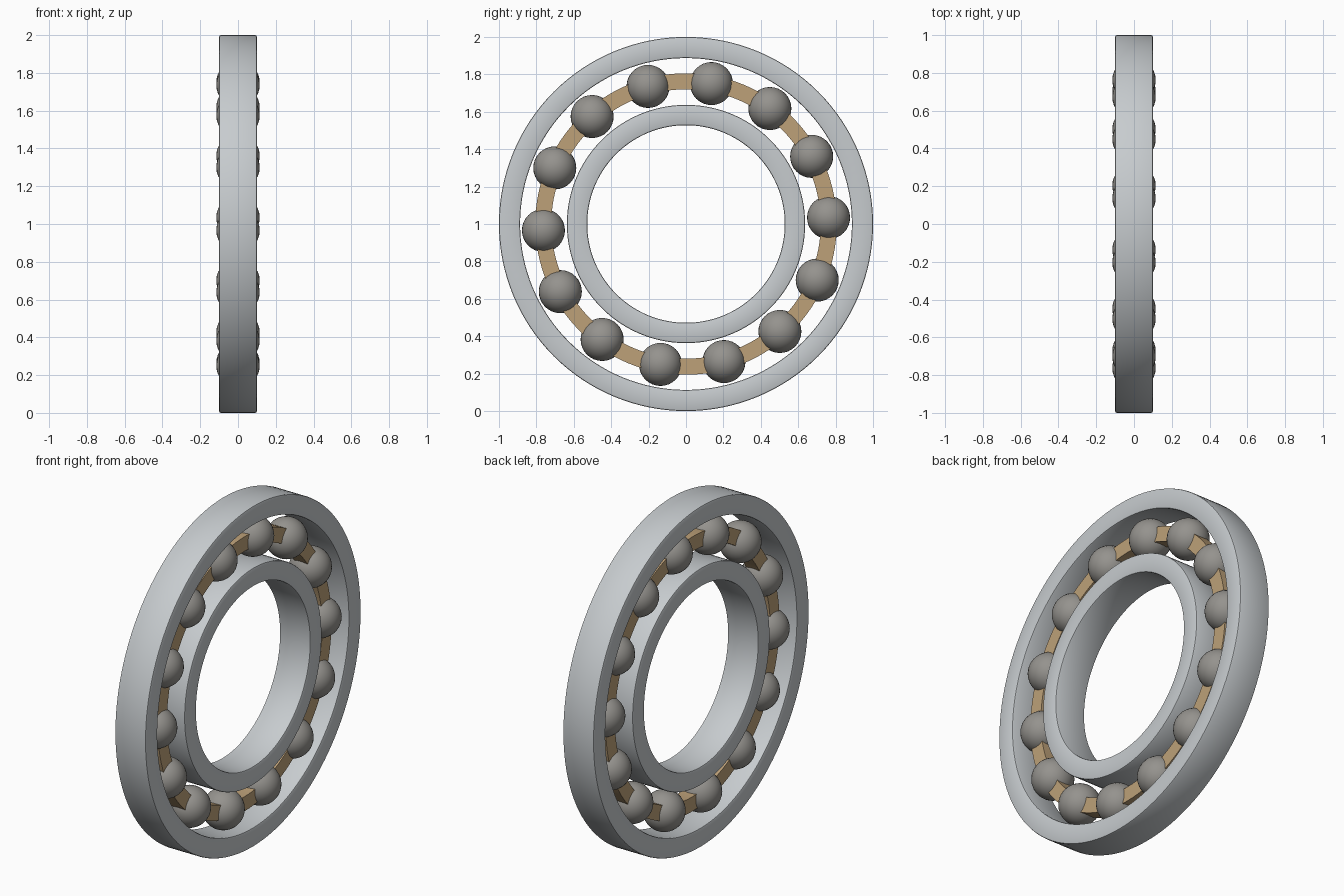
import bpy, bmesh, math
from mathutils import Vector, Matrix

if "Cube" in bpy.data.objects:
    bpy.data.objects.remove(bpy.data.objects["Cube"])

PITCH, BALL_R, COUNT = 0.763, 0.115, 14
CENTRE = Vector((0, 0, 1))


def material(name, rgb):
    m = bpy.data.materials.new(name)
    m.diffuse_color = (*rgb, 1)
    m.use_nodes = True
    m.node_tree.nodes["Principled BSDF"].inputs["Base Color"].default_value = m.diffuse_color
    return m


STEEL = material("light steel", (0.57, 0.60, 0.62))
BALL = material("dark steel", (0.30, 0.29, 0.27))
BRASS = material("brass", (0.51, 0.355, 0.19))


def finish(bm, name, mat):
    bmesh.ops.recalc_face_normals(bm, faces=bm.faces[:])
    mesh = bpy.data.meshes.new(name)
    bm.to_mesh(mesh)
    bm.free()
    mesh.materials.append(mat)
    ob = bpy.data.objects.new(name, mesh)
    ob.location = CENTRE
    bpy.context.collection.objects.link(ob)
    bpy.ops.object.select_all(action='DESELECT')
    bpy.context.view_layer.objects.active = ob
    ob.select_set(True)
    bpy.ops.object.shade_smooth_by_angle(angle=math.radians(30))
    return ob


def ring(name, r_in, r_out, half, mat, segs=128, bevel=0.0):
    """Rectangular section revolved about the x axis, with softened rims."""
    bm = bmesh.new()
    section = [(-half, r_in), (half, r_in), (half, r_out), (-half, r_out)]
    if bevel:
        pts = []
        for x, r in section:
            sx = 1 if x > 0 else -1
            sr = 1 if r == r_out else -1
            arc = [(x + sx * bevel * (math.cos(a) - 1), r + sr * bevel * (math.sin(a) - 1))
                   for a in (0, math.pi / 4, math.pi / 2)]
            pts += arc if sx * sr > 0 else arc[::-1]
        section = pts
    loops = []
    for i in range(segs):
        a = 2 * math.pi * i / segs
        loops.append([bm.verts.new((x, r * math.cos(a), r * math.sin(a))) for x, r in section])
    n = len(section)
    for i in range(segs):
        p, q = loops[i], loops[(i + 1) % segs]
        for j in range(n):
            k = (j + 1) % n
            bm.faces.new((p[j], p[k], q[k], q[j]))
    return finish(bm, name, mat)


# Inner and outer races
ring("outer_race", 0.887, 1.0, 0.1, STEEL, bevel=0.008)
ring("inner_race", 0.528, 0.637, 0.1, STEEL, bevel=0.008)

# Cage band joining the balls
ring("cage", 0.72, 0.806, 0.043, BRASS)

# Balls spaced evenly round the pitch circle
for i in range(COUNT):
    a = math.radians(2.57) + 2 * math.pi * i / COUNT
    bm = bmesh.new()
    bmesh.ops.create_uvsphere(
        bm, u_segments=32, v_segments=16, radius=BALL_R,
        matrix=Matrix.Translation((0, PITCH * math.cos(a), PITCH * math.sin(a))))
    finish(bm, f"ball_{i + 1}", BALL)
